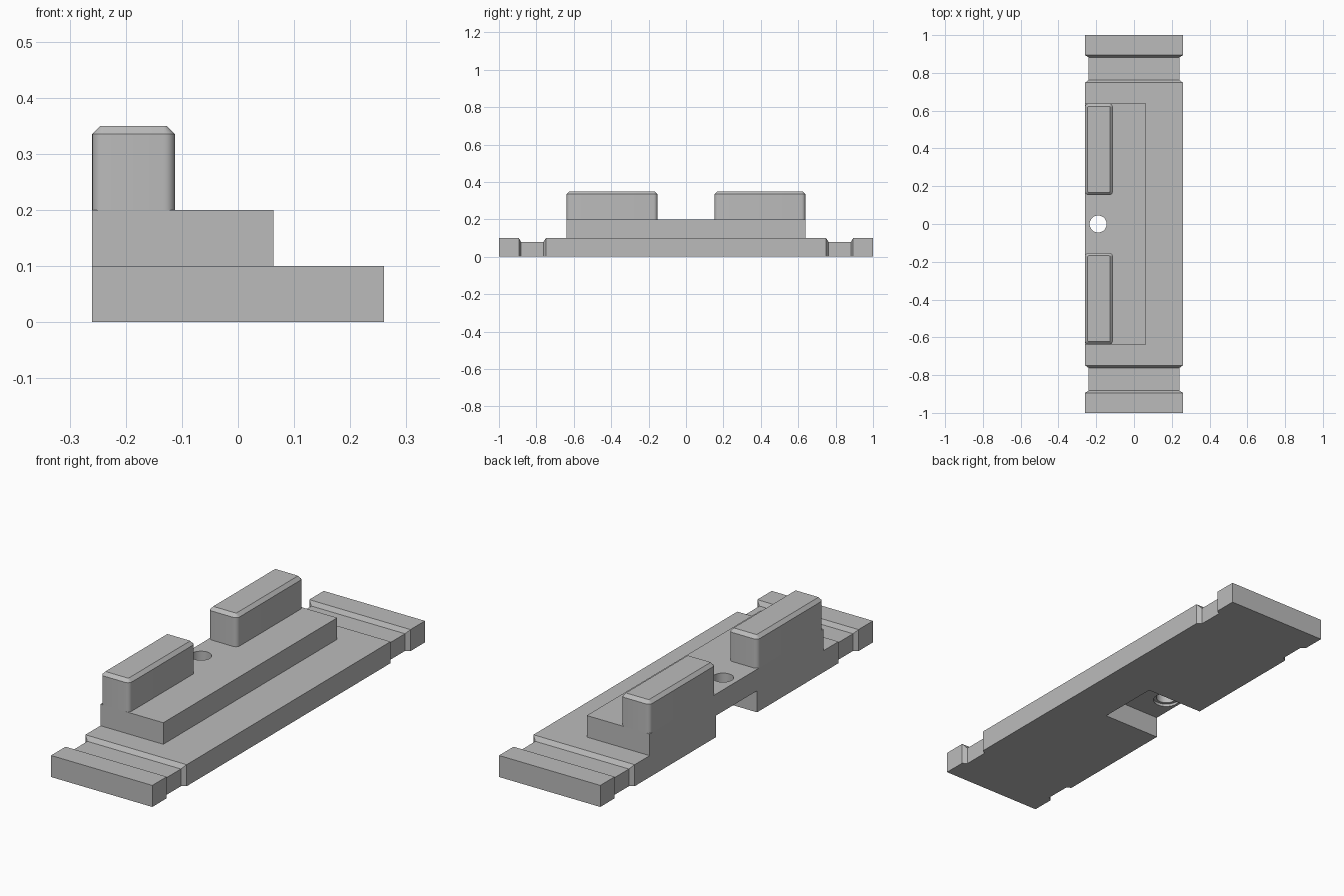
import bpy, bmesh, math

if "Cube" in bpy.data.objects:
    bpy.data.objects.remove(bpy.data.objects["Cube"])

grey = bpy.data.materials.new("mid_grey")
grey.diffuse_color = (0.5, 0.5, 0.5, 1)
grey.use_nodes = True
grey.node_tree.nodes["Principled BSDF"].inputs["Base Color"].default_value = grey.diffuse_color


def loft(name, rings):
    """Closed solid through matching rings of points."""
    bm = bmesh.new()
    loops = [[bm.verts.new(p) for p in ring] for ring in rings]
    n = len(loops[0])
    for a, b in zip(loops, loops[1:]):
        for i in range(n):
            j = (i + 1) % n
            bm.faces.new((a[i], a[j], b[j], b[i]))
    bm.faces.new(loops[0][::-1])
    bm.faces.new(loops[-1])
    bmesh.ops.recalc_face_normals(bm, faces=bm.faces)
    me = bpy.data.meshes.new(name)
    bm.to_mesh(me)
    bm.free()
    me.materials.append(grey)
    ob = bpy.data.objects.new(name, me)
    bpy.context.collection.objects.link(ob)
    return ob


def box(name, x0, x1, y0, y1, z0, z1):
    return loft(name, [[(x0, y0, z), (x1, y0, z), (x1, y1, z), (x0, y1, z)]
                       for z in (z0, z1)])


def rounded(x0, x1, y0, y1, z, r, seg=5):
    """Ring: rectangle with rounded corners."""
    pts = []
    for k, (cx, cy) in enumerate([(x1 - r, y1 - r), (x0 + r, y1 - r),
                                  (x0 + r, y0 + r), (x1 - r, y0 + r)]):
        for i in range(seg + 1):
            a = math.pi / 2 * (k + i / seg)
            pts.append((cx + r * math.cos(a), cy + r * math.sin(a), z))
    return pts


def select(ob):
    bpy.ops.object.select_all(action='DESELECT')
    ob.select_set(True)
    bpy.context.view_layer.objects.active = ob


def cut(ob, cutter):
    mod = ob.modifiers.new("cut", 'BOOLEAN')
    mod.operation = 'DIFFERENCE'
    mod.solver = 'EXACT'
    mod.object = cutter
    select(ob)
    bpy.ops.object.modifier_apply(modifier=mod.name)
    bpy.data.objects.remove(cutter)


# Base plate: one section along y, necked down at both grooves
half = [(0.748, 0.26, 0.10), (0.762, 0.24, 0.08), (0.882, 0.24, 0.08),
        (0.894, 0.26, 0.10), (1.0, 0.26, 0.10)]
stations = [(-y, w, h) for y, w, h in reversed(half)] + half
plate = loft("base_plate", [[(-w, y, 0), (w, y, 0), (w, y, h), (-w, y, h)]
                            for y, w, h in stations])

# Open pocket under the plate, from the left edge
cut(plate, box("pocket_cutter", -0.4, 0.037, -0.15, 0.15, -0.1, 0.2))

# Raised step with a screw hole, countersunk from below
step = box("raised_step", -0.26, 0.063, -0.638, 0.638, 0.1, 0.2)
hole = [(0.08, 0.058), (0.112, 0.058), (0.112, 0.045), (0.25, 0.045)]
cut(step, loft("hole_cutter", [
    [(-0.19 + r * math.cos(math.tau * i / 40), r * math.sin(math.tau * i / 40), z)
     for i in range(40)] for z, r in hole]))

# Two upright blocks with rounded corners and a chamfered top
for name, y0, y1 in (("front_block", -0.638, -0.153), ("back_block", 0.153, 0.638)):
    c = 0.015
    block = loft(name, [
        rounded(-0.26, -0.112, y0, y1, 0.2, 0.02),
        rounded(-0.26, -0.112, y0, y1, 0.335, 0.02),
        rounded(-0.26 + c, -0.112 - c, y0 + c, y1 - c, 0.35, 0.005)])

for ob in list(bpy.context.scene.objects):
    select(ob)
    bpy.ops.object.shade_smooth_by_angle(angle=math.radians(30))
